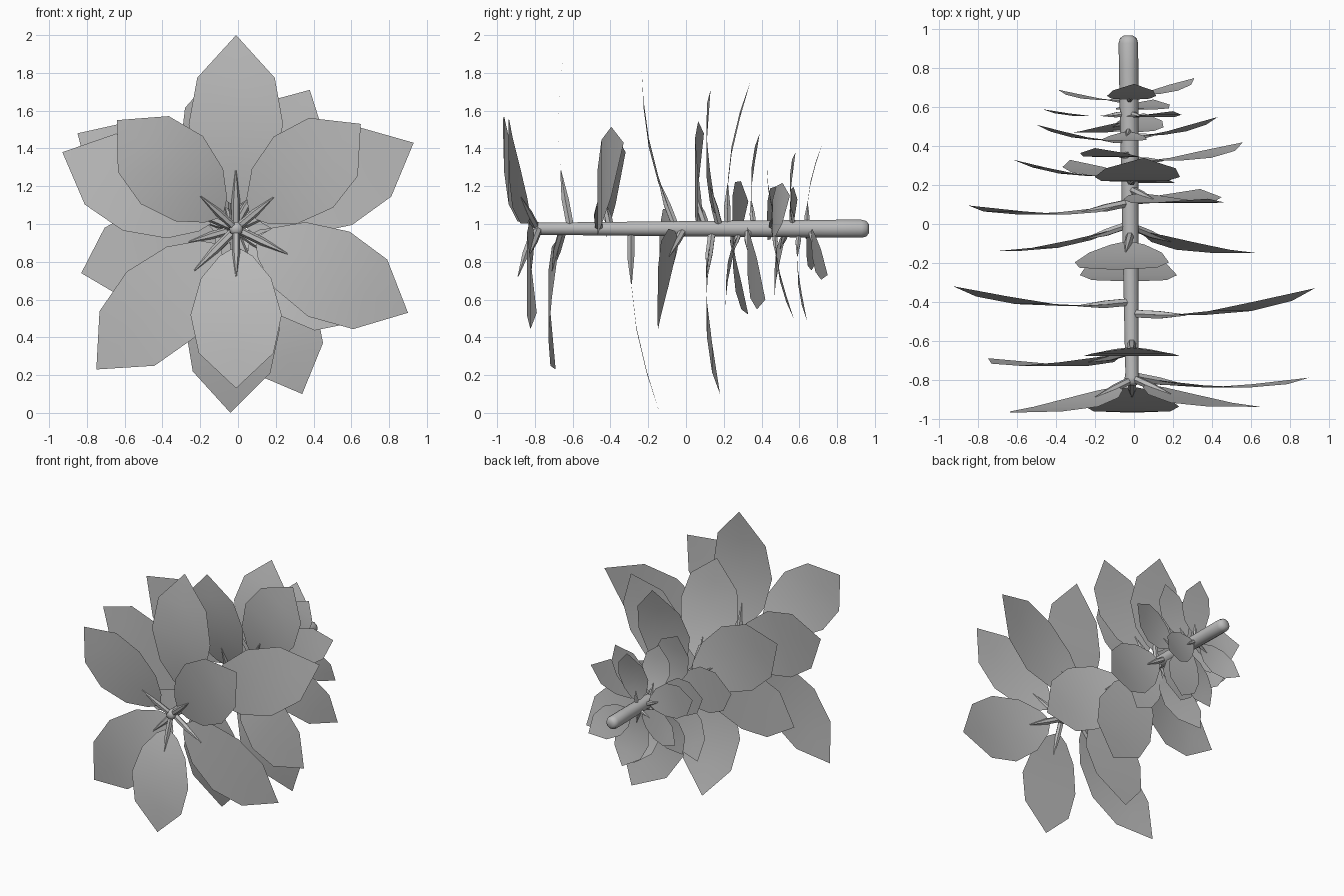
import bpy, bmesh, math
from mathutils import Vector

if "Cube" in bpy.data.objects:
    bpy.data.objects.remove(bpy.data.objects["Cube"])

grey = bpy.data.materials.new("light grey")
grey.diffuse_color = (0.5, 0.5, 0.5, 1)
grey.use_nodes = True
grey.node_tree.nodes["Principled BSDF"].inputs["Base Color"].default_value = grey.diffuse_color
AXIS_Z = 0.975


def stem_x(y):
    return -0.01 - 0.011 * (y + 0.8)


def finish(bm, name, angle):
    mesh = bpy.data.meshes.new(name)
    bm.to_mesh(mesh)
    bm.free()
    ob = bpy.data.objects.new(name, mesh)
    bpy.context.collection.objects.link(ob)
    mesh.materials.append(grey)
    bpy.context.view_layer.objects.active = ob
    ob.select_set(True)
    bpy.ops.object.shade_smooth_by_angle(angle=math.radians(angle))
    ob.select_set(False)


def tube(bm, rings, sides):
    """Skin rings given as (centre, radius, u, v)."""
    loops = [[bm.verts.new(c + r * (math.cos(2 * math.pi * i / sides) * u +
                                   math.sin(2 * math.pi * i / sides) * v))
              for i in range(sides)] for c, r, u, v in rings]
    for a, b in zip(loops, loops[1:]):
        for i in range(sides):
            j = (i + 1) % sides
            bm.faces.new((a[i], a[j], b[j], b[i]))
    bm.faces.new(loops[0][::-1])
    bm.faces.new(loops[-1])
    bmesh.ops.recalc_face_normals(bm, faces=bm.faces)


# Stem: tapered rod along y with a small knob in front and a rounded back end
bm = bmesh.new()
X, Z = Vector((1, 0, 0)), Vector((0, 0, 1))
profile = [(-0.83, 0.02), (-0.815, 0.036), (-0.79, 0.038), (-0.765, 0.034), (-0.2, 0.04),
           (0.3, 0.045), (0.8, 0.05), (0.93, 0.05), (0.955, 0.043), (0.968, 0.025)]
tube(bm, [(Vector((stem_x(y), y, AXIS_Z)), r, X, Z) for y, r in profile], 10)
finish(bm, "stem", 50)


# Leaf: short round stalk opening into a pointed, gently bowed blade
def leaf(name, base_y, tip):
    base = Vector((stem_x(base_y), base_y, AXIS_Z))
    axis = Vector(tip) - base
    length = axis.length
    side = axis.cross(Vector((0, 1, 0))).normalized()
    normal = side.cross(axis).normalized()
    half = min(0.28 * length, 0.25)

    def spine(t):
        return base + axis * t - Vector((0, 0.055 * length * math.sin(math.pi * t), 0))

    bm = bmesh.new()
    tube(bm, [(spine(t), r * length ** 0.5, side, normal)
              for t, r in ((0.0, 0.022), (0.15, 0.022), (0.3, 0.003))], 6)
    rows = []
    for t, w in ((0.13, 0.12), (0.17, 0.36), (0.31, 0.77), (0.54, 1.0), (0.78, 0.82)):
        rows.append([bm.verts.new(spine(t) + side * half * w * k) for k in (-1, 0, 1)])
    for a, b in zip(rows, rows[1:]):
        for i in (0, 1):
            bm.faces.new((a[i], a[i + 1], b[i + 1], b[i]))
    point = bm.verts.new(tip)
    for i in (0, 1):
        bm.faces.new((rows[-1][i], rows[-1][i + 1], point))
    finish(bm, name, 40)


# Leaves from front to back: stem position, then tip x, z, y
leaves = [
    (-0.80, -0.01, 0.13, -0.97), (-0.80, -0.64, 1.55, -0.97), (-0.79, 0.65, 1.53, -0.94),
    (-0.78, 0.90, 0.53, -0.79), (-0.65, -0.75, 0.23, -0.69), (-0.61, -0.01, 2.00, -0.635),
    (-0.46, 0.93, 1.43, -0.33), (-0.40, -0.93, 1.38, -0.32), (-0.29, -0.04, 0.00, -0.14),
    (-0.05, -0.10, 1.82, -0.235), (0.00, -0.83, 0.74, -0.14), (-0.01, 0.67, 0.49, -0.15),
    (0.11, -0.85, 1.48, 0.095), (0.14, 0.34, 0.10, 0.18), (0.18, 0.38, 1.71, 0.13),
    (0.25, -0.62, 1.12, 0.33), (0.33, 0.56, 0.60, 0.42), (0.22, 0.05, 1.75, 0.34),
    (0.25, -0.33, 0.52, 0.33), (0.29, 0.15, 0.56, 0.21), (0.36, -0.20, 1.48, 0.39),
    (0.45, 0.43, 1.15, 0.55), (0.43, -0.50, 1.12, 0.51), (0.49, -0.07, 1.39, 0.43),
    (0.47, 0.05, 0.50, 0.57), (0.54, -0.30, 0.62, 0.47), (0.57, -0.47, 1.13, 0.59),
    (0.57, 0.20, 1.38, 0.58), (0.60, 0.10, 0.49, 0.64), (0.64, -0.39, 0.80, 0.69),
    (0.66, 0.31, 0.73, 0.75), (0.64, 0.00, 1.42, 0.72),
]
for n, (y, tx, tz, ty) in enumerate(leaves):
    leaf("leaf_%02d" % (n + 1), y, (tx, ty, tz))
